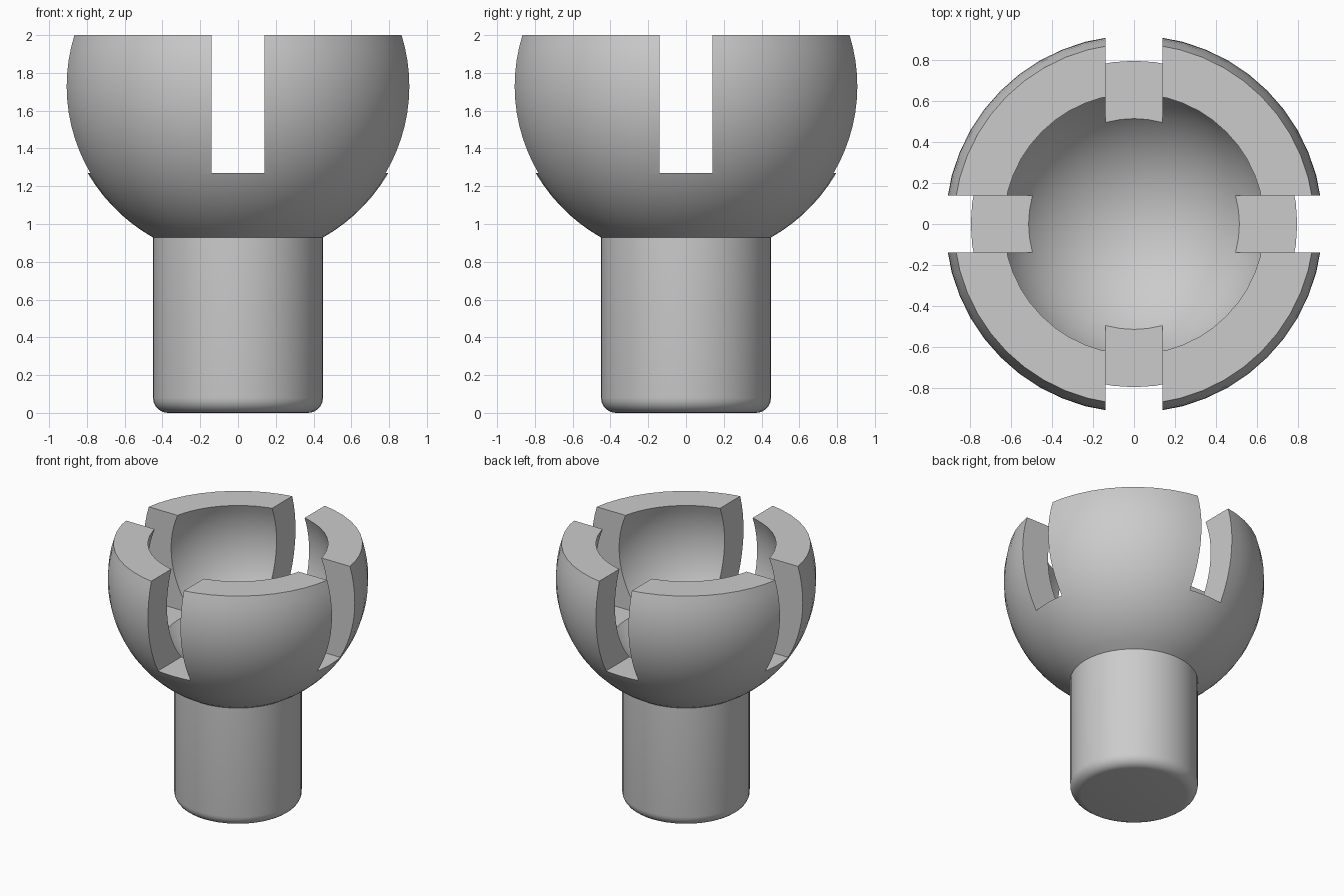
import bpy
import bmesh
from math import sin, cos, asin, pi, radians, sqrt

default = bpy.data.objects.get("Cube")
if default:
    bpy.data.objects.remove(default)

SEGMENTS = 48
BALL_Z, OUTER, INNER = 1.73, 0.919, 0.69
TOP, STEM_R, FILLET = 2.0, 0.45, 0.08
SLOT_W, SLOT_Z = 0.28, 1.27

grey = bpy.data.materials.new("plain grey")
grey.use_nodes = True
colour = (0.6, 0.6, 0.6, 1)
grey.diffuse_color = colour
grey.node_tree.nodes["Principled BSDF"].inputs["Base Color"].default_value = colour


def arc(radius, centre_r, centre_z, start, end, steps):
    """Points (r, z) on a circular arc, angles measured up from horizontal."""
    angles = [start + (end - start) * i / steps for i in range(steps + 1)]
    return [(centre_r + radius * cos(a), centre_z + radius * sin(a)) for a in angles]


def lathe(name, profile):
    """Closed solid spun around z; the profile starts and ends on the axis."""
    bm = bmesh.new()
    verts = [bm.verts.new((r, 0, z)) for r, z in profile]
    edges = [bm.edges.new(pair) for pair in zip(verts, verts[1:])]
    bmesh.ops.spin(bm, geom=verts + edges, cent=(0, 0, 0), axis=(0, 0, 1),
                   angle=2 * pi, steps=SEGMENTS, use_duplicate=False)
    bmesh.ops.remove_doubles(bm, verts=bm.verts, dist=0.0001)
    bmesh.ops.recalc_face_normals(bm, faces=bm.faces)
    mesh = bpy.data.meshes.new(name)
    bm.to_mesh(mesh)
    bm.free()
    obj = bpy.data.objects.new(name, mesh)
    bpy.context.collection.objects.link(obj)
    mesh.materials.append(grey)
    return obj


# Round stem with a filleted foot, running into a hollow truncated ball
foot = arc(FILLET, STEM_R - FILLET, FILLET, -pi / 2, 0, 6)
neck = -asin(sqrt(OUTER ** 2 - STEM_R ** 2) / OUTER)
shell = arc(OUTER, 0, BALL_Z, neck, asin((TOP - BALL_Z) / OUTER), 18)
hollow = arc(INNER, 0, BALL_Z, asin((TOP - BALL_Z) / INNER), -pi / 2, 24)
hollow[-1] = (0, BALL_Z - INNER)
socket = lathe("ball_socket_with_stem", [(0, 0)] + foot + shell + hollow)

# Four slots through the wall, cut by two crossed bars
for name, size in (("slot_cutter_x", (3, SLOT_W, 2)), ("slot_cutter_y", (SLOT_W, 3, 2))):
    bpy.ops.mesh.primitive_cube_add(size=1, location=(0, 0, SLOT_Z + 1))
    cutter = bpy.context.object
    cutter.name = name
    cutter.scale = size
    cutter.hide_render = True
    cut = socket.modifiers.new(name, "BOOLEAN")
    cut.operation = "DIFFERENCE"
    cut.solver = "EXACT"
    cut.object = cutter
    bpy.ops.object.select_all(action="DESELECT")
    socket.select_set(True)
    bpy.context.view_layer.objects.active = socket
    bpy.ops.object.modifier_apply(modifier=name)
    bpy.data.objects.remove(cutter)

bpy.ops.object.shade_smooth_by_angle(angle=radians(30))
